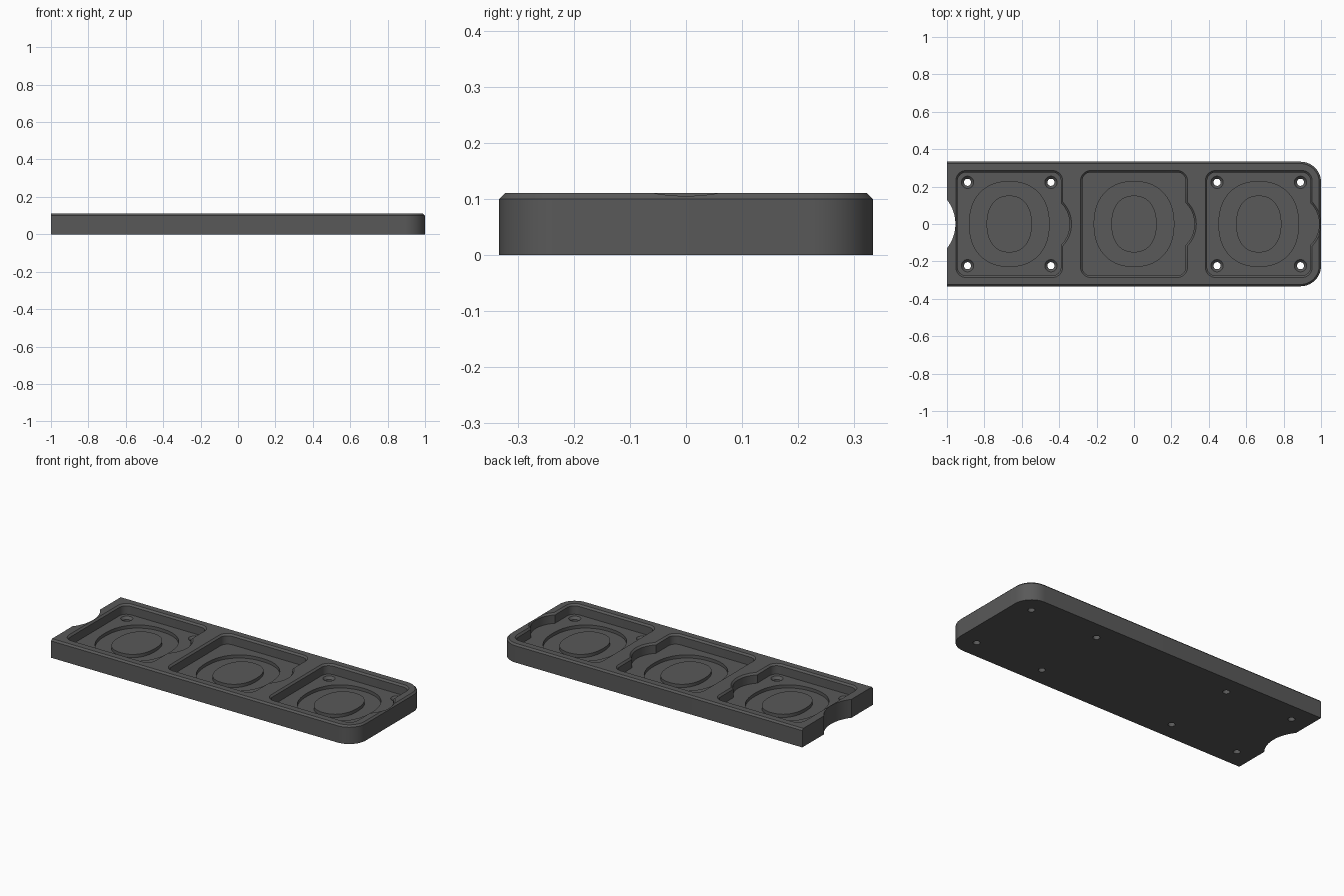
import bpy, bmesh, math
from math import sin, cos, pi, asin, sqrt

if "Cube" in bpy.data.objects:
    bpy.data.objects.remove(bpy.data.objects["Cube"])

TOP, FLOOR, GROOVE, CH = 0.11, 0.05, 0.031, 0.01
PITCH = 0.667

grey = bpy.data.materials.new("dark grey")
grey.diffuse_color = (0.1, 0.1, 0.1, 1)
grey.use_nodes = True
grey.node_tree.nodes["Principled BSDF"].inputs["Base Color"].default_value = grey.diffuse_color


def arc(cx, cy, r, a0, a1, n=12):
    return [(cx + r * cos(a0 + (a1 - a0) * i / n),
             cy + r * sin(a0 + (a1 - a0) * i / n)) for i in range(n + 1)]


def loft(name, layers, x=0, y=0):
    """Closed solid through matching outlines given as (z, points)."""
    bm = bmesh.new()
    rings = [[bm.verts.new((px + x, py + y, z)) for px, py in pts] for z, pts in layers]
    n = len(rings[0])
    for a, b in zip(rings, rings[1:]):
        for i in range(n):
            j = (i + 1) % n
            bm.faces.new((a[i], a[j], b[j], b[i]))
    bm.faces.new(rings[0][::-1])
    bm.faces.new(rings[-1])
    bmesh.ops.recalc_face_normals(bm, faces=bm.faces)
    mesh = bpy.data.meshes.new(name)
    bm.to_mesh(mesh)
    bm.free()
    obj = bpy.data.objects.new(name, mesh)
    bpy.context.collection.objects.link(obj)
    return obj


def slab_outline(inset):
    # rounded right corners, square left end with a finger notch
    w, r = 0.333 - inset, 0.11 - inset
    cx, cy = 0.89, 0.223
    nr = 0.21
    ncx = -0.955 - nr
    a = math.acos((-1 - ncx) / nr)
    return ([(-1, -w)] + arc(cx, -cy, r, -pi / 2, 0) + arc(cx, cy, r, 0, pi / 2)
            + [(-1, w)] + arc(ncx, 0, nr, a, -a, 24))


def pocket_outline(inset):
    # rounded square with a finger bulge on the right side
    h, r, c = 0.286 - inset, 0.055 - inset, 0.231
    br, bx = 0.169 - inset, 0.164
    a = asin(sqrt(br * br - (h - bx) ** 2) / br)
    return (arc(c, -c, r, -pi / 2, 0, 8) + arc(bx, 0, br, -a, a, 24)
            + arc(c, c, r, 0, pi / 2, 8) + arc(-c, c, r, pi / 2, pi, 8)
            + arc(-c, -c, r, pi, 1.5 * pi, 8))


def oval(rx, ry, e=2.25, n=64):
    def p(v):
        return math.copysign(abs(v) ** (2 / e), v)
    return [(rx * p(cos(2 * pi * (i + .5) / n)), ry * p(sin(2 * pi * (i + .5) / n)))
            for i in range(n)]


def circle(r):
    return arc(0, 0, r, 0, 2 * pi, 24)[:-1]


def finish(obj):
    obj.data.materials.clear()
    obj.data.materials.append(grey)
    bpy.ops.object.select_all(action='DESELECT')
    obj.select_set(True)
    bpy.context.view_layer.objects.active = obj
    bpy.ops.object.shade_smooth_by_angle(angle=math.radians(30))


# tray body with chamfered top edge
tray = loft("tray", [(0, slab_outline(0)), (TOP - CH, slab_outline(0)),
                     (TOP, slab_outline(CH))])

cutters = []
for k in (-1, 0, 1):
    x = k * PITCH
    # pocket with chamfered rim
    cutters.append(loft("pocket_cutter", [
        (FLOOR, pocket_outline(CH)), (TOP - CH, pocket_outline(CH)),
        (TOP + CH, pocket_outline(-CH))], x))
    # oval recess in the pocket floor
    cutters.append(loft("recess_cutter", [
        (GROOVE, oval(0.213, 0.227)), (FLOOR + 0.02, oval(0.213, 0.227))], x))
    # countersunk screw holes in the end pockets
    if k:
        for sx in (-1, 1):
            for sy in (-1, 1):
                cutters.append(loft("screw_cutter", [
                    (-0.02, circle(0.019)), (FLOOR - 0.014, circle(0.019)),
                    (FLOOR, circle(0.033)), (FLOOR + 0.01, circle(0.033))],
                    x + sx * 0.223, sy * 0.223))

for c in cutters:
    c.hide_render = True
    m = tray.modifiers.new("cut", 'BOOLEAN')
    m.operation, m.solver, m.object = 'DIFFERENCE', 'EXACT', c

# bake the cuts and drop the cutters
bpy.context.view_layer.update()
cut = bpy.data.meshes.new_from_object(
    tray.evaluated_get(bpy.context.evaluated_depsgraph_get()))
tray.modifiers.clear()
tray.data = cut
for c in cutters:
    bpy.data.objects.remove(c)
finish(tray)

# raised oval disc in the middle of each recess
for name, k in (("left_disc", -1), ("middle_disc", 0), ("right_disc", 1)):
    finish(loft(name, [(GROOVE - 0.004, oval(0.121, 0.152)),
                       (FLOOR, oval(0.121, 0.152))], k * PITCH))
